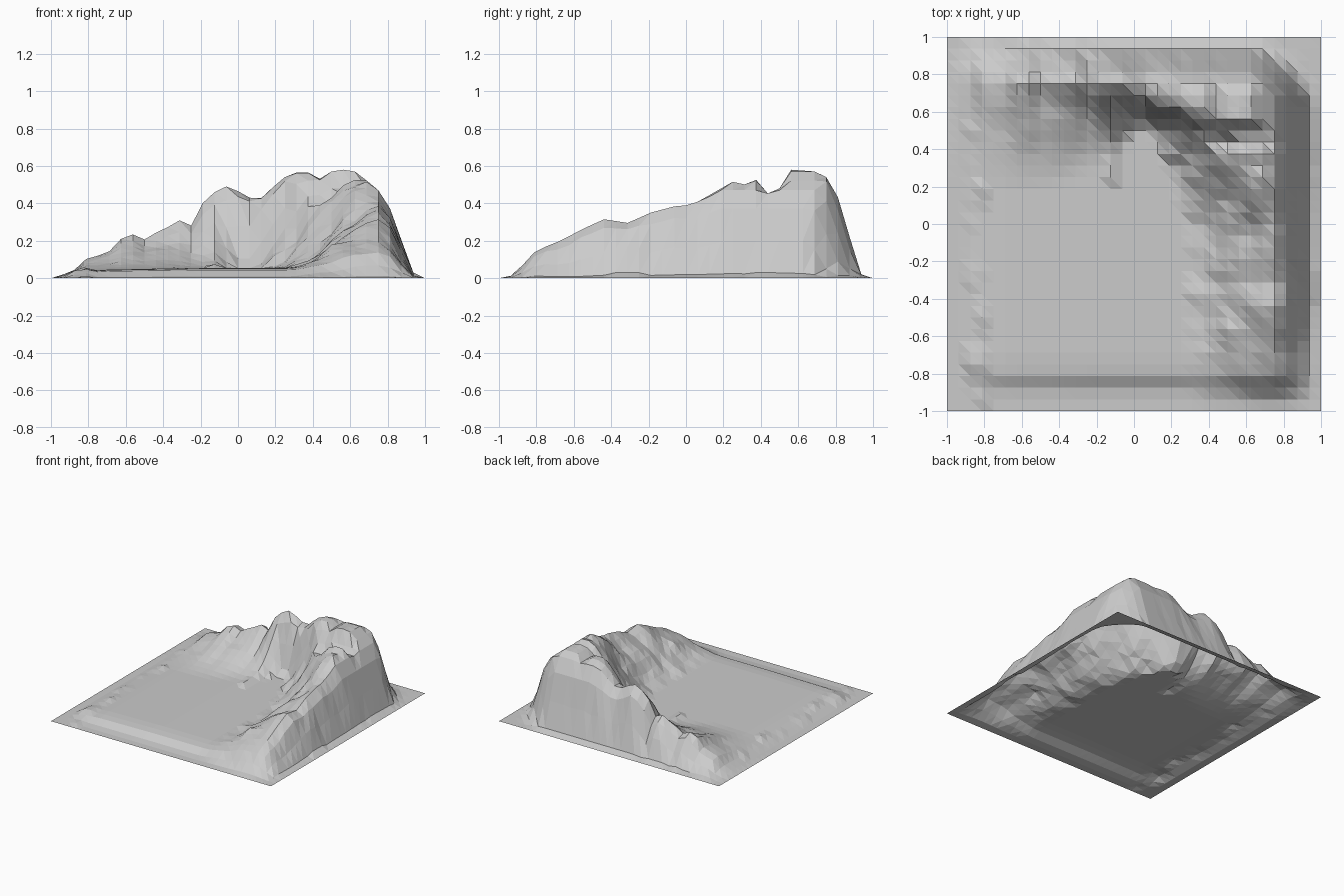
import bpy, bmesh
from math import hypot
from mathutils import noise, Vector

if "Cube" in bpy.data.objects:
    bpy.data.objects.remove(bpy.data.objects["Cube"])

N = 32  # grid cells per side


def curve(points):
    """Piecewise-linear profile through (position, value) points."""
    def f(t):
        if t <= points[0][0]:
            return points[0][1]
        for (a, va), (b, vb) in zip(points, points[1:]):
            if t <= b:
                return va + (vb - va) * (t - a) / (b - a)
        return points[-1][1]
    return f


def clamp(t):
    return min(max(t, 0), 1)


def rise(t):
    t = clamp(t)
    return t * t * (3 - 2 * t)


# skyline of the back ridge (along x) and of the right ridge (along y)
back_sky = curve([(-1, 0), (-.88, .04), (-.81, .11), (-.69, .15), (-.62, .22), (-.56, .245),
                  (-.5, .235), (-.38, .27), (-.31, .31), (-.25, .29), (-.19, .4), (-.125, .46),
                  (-.0625, .49), (0, .465), (.0625, .43), (.125, .43), (.19, .49), (.25, .54),
                  (.31, .565), (.375, .565), (.44, .53), (.5, .57), (.56, .58), (.625, .57),
                  (.69, .52), (.75, .47), (.81, .38), (.875, .2), (.9375, .03), (1, 0)])
right_sky = curve([(-1, 0), (-.94, .01), (-.875, .07), (-.81, .14), (-.6, .24), (-.44, .315),
                   (-.31, .295), (-.19, .35), (0, .4), (.1, .43), (.25, .515), (.31, .5),
                   (.375, .525), (.44, .45), (.5, .48), (.56, .58), (.69, .57), (.75, .54),
                   (.81, .44), (.875, .22), (.9375, .02), (1, 0)])

# plan lines: foot and crest of the inner slopes
back_foot = curve([(-1, .15), (-.45, .2), (-.2, .28), (-.12, .3), (-.06, .42), (0, .5),
                   (.06, .5), (.25, .33), (.4, .1)])
back_crest = curve([(-1, .77), (-.3, .76), (-.1, .71), (.1, .72), (.3, .66), (.6, .62)])
right_foot = curve([(-.9, .26), (-.2, .31), (0, .3), (.2, .21), (.4, .13), (.5, .07), (.6, .05)])
right_crest = curve([(-.9, .74), (0, .74), (.25, .66), (.4, .6), (.55, .52), (.7, .5)])
back_power = curve([(-.4, 1.7), (-.2, 2.3), (-.06, 2), (0, 1.2), (.1, 1)])

# outer walls and basin rim
wall = curve([(.75, 1), (.8125, .84), (.875, .44), (.9375, .05), (1, 0)])
rim_left = curve([(-.9375, 0), (-.85, .6), (-.7, .85), (-.2, 1)])
rim_front = curve([(-.9375, 0), (-.875, .15), (-.8125, .8), (-.72, 1)])


def height(x, y):
    rough = noise.noise(Vector((x * 7, y * 7, 3.1)))
    fine = noise.noise(Vector((x * 3, y * 9, 8.4)))
    fine_x = noise.noise(Vector((x * 9, y * 3, 5.7)))
    basin = .054 * rim_left(x) * rim_front(y) * wall(x) * wall(y)
    # gullies shift the outer walls in and out
    wall_x = wall(x + .03 * fine) if x < .97 else 0
    wall_y = wall(y + .03 * fine_x) if y < .97 else 0
    # back ridge
    t = clamp((y - back_foot(x)) / (back_crest(x) - back_foot(x)))
    b = rise(t + .12 * rough * (t > 0)) if x > -.06 else t
    b **= back_power(x)
    b *= 1 + .2 * rough * (b < .98)
    back = basin + (back_sky(x) * wall_y - basin) * b
    # right ridge
    t = clamp((x - right_foot(y)) / (right_crest(y) - right_foot(y)))
    t += .16 * rough * (0 < t < 1)
    r = .65 * rise(t) + .35 * clamp(t)
    right = basin + (right_sky(y) * wall_x - basin) * r
    # low bumps along the left rim, and the small spur below the back cliff
    bump = max(0, noise.noise(Vector((x * 6, y * 9, 0)))) * .04 if -.93 < x < -.75 else 0
    if abs(x + .125) < .03 and .22 < y < .45:
        bump += .02
    h = max(basin + bump, back, right)
    # rounded back right corner
    if x > .55 and y > .55:
        h = min(h, .58 * max(wall(.55 + hypot(x - .55, y - .55)), .01 * wall(max(x, y))))
    return max(0, min(h, back_sky(x), right_sky(y)))


# terrain sheet
bm = bmesh.new()
grid = []
for j in range(N + 1):
    y = -1 + 2 * j / N
    grid.append([bm.verts.new((-1 + 2 * i / N, y, height(-1 + 2 * i / N, y))) for i in range(N + 1)])
for j in range(N):
    for i in range(N):
        a, b, c, d = grid[j][i], grid[j][i + 1], grid[j + 1][i + 1], grid[j + 1][i]
        bm.faces.new((a, b, d))
        bm.faces.new((b, c, d))
mesh = bpy.data.meshes.new("mountain_terrain")
bm.to_mesh(mesh)
bm.free()
bpy.context.collection.objects.link(bpy.data.objects.new("mountain_terrain", mesh))
